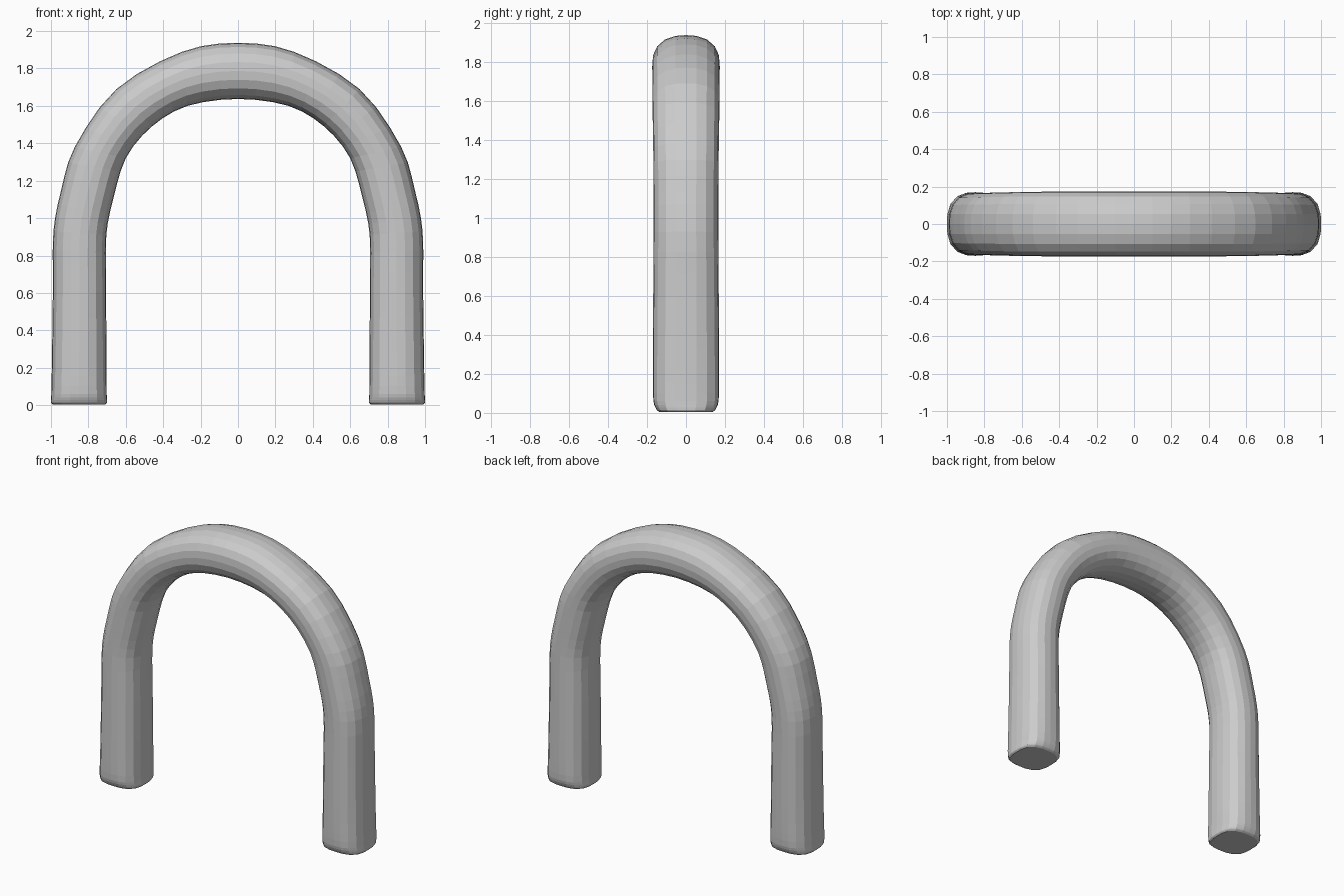
import bpy, bmesh, math
from mathutils import Vector

if "Cube" in bpy.data.objects:
    bpy.data.objects.remove(bpy.data.objects["Cube"])

# Right half stations: outer x, outer z, inner x, inner z, half depth, squareness
HALF = [
    (0.99, 0.004, 0.71, 0.004, 0.135, 2.9),
    (1.00, 0.015, 0.70, 0.015, 0.15, 2.9),
    (0.998, 0.06, 0.702, 0.06, 0.167, 2.8),
    (0.995, 0.22, 0.703, 0.22, 0.17, 2.6),
    (0.99, 0.60, 0.705, 0.60, 0.168, 2.5),
    (0.987, 0.93, 0.704, 0.91, 0.166, 2.4),
    (0.948, 1.14, 0.67, 1.09, 0.166, 2.4),
    (0.873, 1.38, 0.60, 1.32, 0.168, 2.4),
    (0.65, 1.69, 0.46, 1.49, 0.172, 2.4),
    (0.30, 1.889, 0.27, 1.60, 0.173, 2.4),
    (0.0, 1.937, 0.0, 1.637, 0.173, 2.4),
]
SIDES, STEPS = 20, 3


def mirrored(s):
    return Vector((-s[0], s[1], -s[2], *s[3:]))


def smooth_step(a, b, c, d, t):
    # Catmull-Rom with tangents limited to the span length
    span = (c - b).length
    m0, m1 = (c - a) * 0.5, (d - b) * 0.5
    for m in (m0, m1):
        if m.length > span:
            m *= span / m.length
    return (b * (2*t**3 - 3*t**2 + 1) + m0 * (t**3 - 2*t**2 + t)
            + c * (3*t**2 - 2*t**3) + m1 * (t**3 - t**2))


half = [Vector(s) for s in HALF]
keys = half + [mirrored(s) for s in reversed(half[:-1])]
stations = []
for i in range(len(keys) - 1):
    a, d = keys[max(i - 1, 0)], keys[min(i + 2, len(keys) - 1)]
    for k in range(STEPS):
        stations.append(smooth_step(a, keys[i], keys[i + 1], d, k / STEPS))
stations.append(keys[-1])

# Sweep a rounded-square section along the arch
bm = bmesh.new()
rings = []
for ox, oz, ix, iz, depth, power in stations:
    outer, inner = Vector((ox, 0, oz)), Vector((ix, 0, iz))
    mid, arm = (outer + inner) / 2, (outer - inner) / 2
    ring = []
    for k in range(SIDES):
        ang = 2 * math.pi * k / SIDES
        c, s = math.cos(ang), math.sin(ang)
        r = (abs(c) ** power + abs(s) ** power) ** (-1 / power)
        ring.append(bm.verts.new(mid + arm * c * r + Vector((0, depth * s * r, 0))))
    rings.append(ring)
for a, b in zip(rings, rings[1:]):
    for k in range(SIDES):
        n = (k + 1) % SIDES
        bm.faces.new((a[k], a[n], b[n], b[k]))

# Flat feet
bm.faces.new(rings[0])
bm.faces.new(rings[-1])
bmesh.ops.recalc_face_normals(bm, faces=bm.faces)

mesh = bpy.data.meshes.new("arch_tube")
bm.to_mesh(mesh)
bm.free()
arch = bpy.data.objects.new("arch_tube", mesh)
bpy.context.collection.objects.link(arch)
